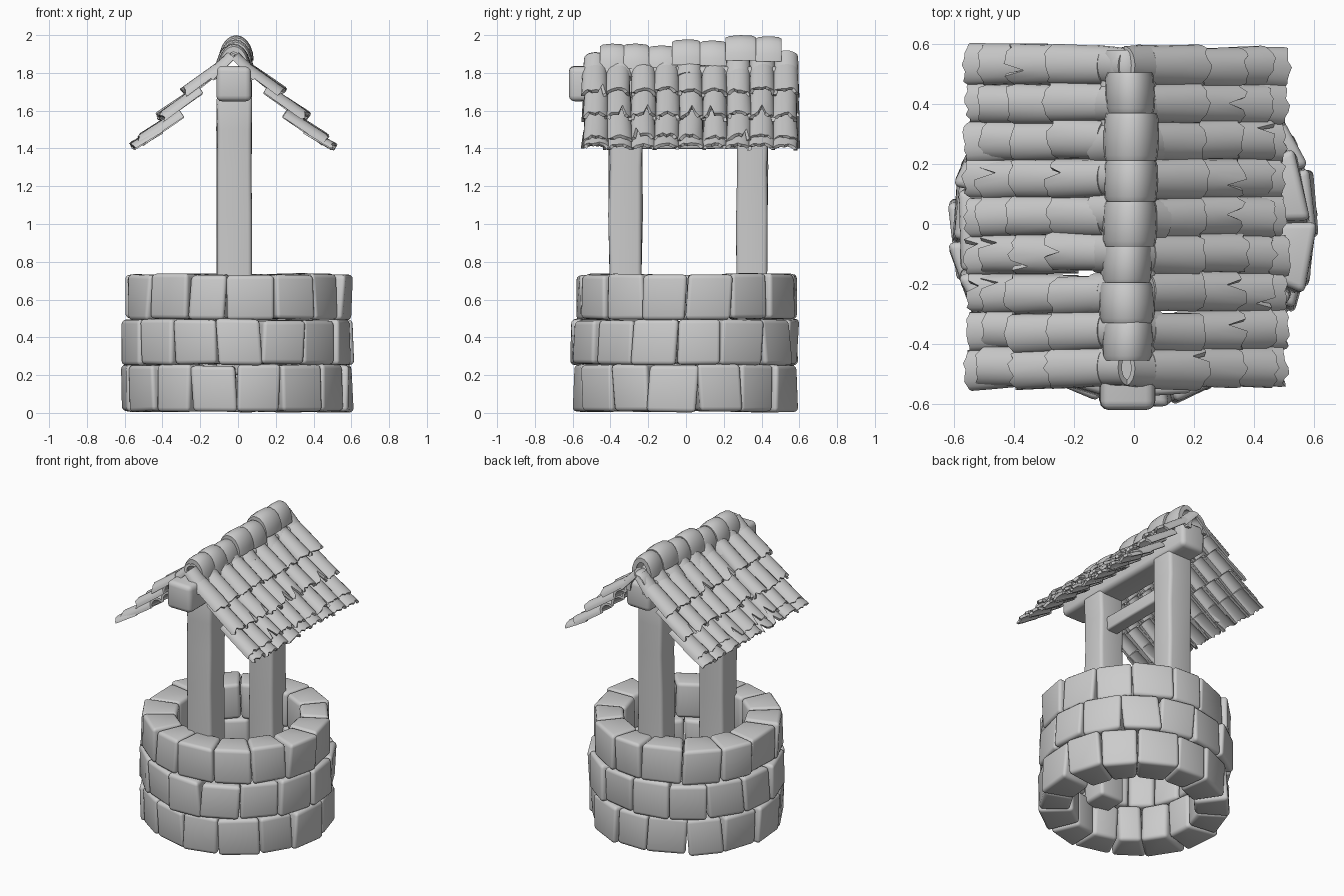
import bpy, bmesh, math, random
from mathutils import Vector as V

if "Cube" in bpy.data.objects:
    bpy.data.objects.remove(bpy.data.objects["Cube"])

random.seed(7)
CX = -0.025          # the timber frame and roof sit slightly left of centre


def finish(name, bm, angle=40):
    bmesh.ops.recalc_face_normals(bm, faces=bm.faces[:])
    me = bpy.data.meshes.new(name)
    bm.to_mesh(me)
    bm.free()
    ob = bpy.data.objects.new(name, me)
    bpy.context.collection.objects.link(ob)
    bpy.ops.object.select_all(action='DESELECT')
    ob.select_set(True)
    bpy.context.view_layer.objects.active = ob
    bpy.ops.object.shade_smooth_by_angle(angle=math.radians(angle))
    return ob


def loft(bm, rings):
    """Skin closed rings; returns rows of verts."""
    rows = [[bm.verts.new(p) for p in r] for r in rings]
    n = len(rows[0])
    for a, b in zip(rows, rows[1:]):
        for i in range(n):
            k = (i + 1) % n
            bm.faces.new((a[i], a[k], b[k], b[i]))
    return rows


def j(a):
    return random.uniform(-a, a)


def rounded_block(bm, rings, bevel):
    """Four-sided block through rings, worn edges bevelled, added to bm."""
    t = bmesh.new()
    rows = loft(t, rings)
    t.faces.new(rows[0])
    t.faces.new(rows[-1])
    bmesh.ops.recalc_face_normals(t, faces=t.faces[:])
    sharp = [e for e in t.edges if e.calc_face_angle(0) > 0.6]
    bmesh.ops.bevel(t, geom=sharp, offset=bevel, segments=3, profile=0.5,
                    affect='EDGES', clamp_overlap=True)
    me = bpy.data.meshes.new("tmp")
    t.to_mesh(me)
    t.free()
    bm.from_mesh(me)
    bpy.data.meshes.remove(me)


def arch_tile(bm, p0, p1, side, up, hw, h, th, jag=0.0, stations=(0, 0.5, 1),
              scales=(1, 1, 1)):
    """Half-pipe tile whose crown runs p0 -> p1, with a ragged end at p1."""
    n = 10
    axis = p1 - p0
    cut = [random.uniform(-jag, jag * 0.4) for _ in range(n + 1)]
    if jag and random.random() < 0.25:       # occasional split in the end
        cut[random.randint(3, n - 3)] = -0.3
    rings = []
    for t, s in zip(stations, scales):

        def pt(i, inset):
            a = math.pi * i / n
            off = cut[i] if t == 1 else 0
            return (p0 + axis * (t + off) + side * (hw * s - inset) * math.cos(a)
                    + up * ((h * s - inset) * math.sin(a) - h))
        rings.append([pt(i, 0) for i in range(n + 1)]
                     + [pt(i, th) for i in range(n, -1, -1)])
    rows = loft(bm, rings)
    m = 2 * n + 1
    for r in (rows[0], rows[-1]):
        for i in range(n):
            bm.faces.new((r[i], r[i + 1], r[m - i - 1], r[m - i]))


# Stone wall: three courses of worn wedge blocks
N = 15
step = math.tau / N
for k, (z0, z1, phase, rad) in enumerate([(0.003, 0.258, 0.5, 0.605),
                                          (0.252, 0.498, 0.0, 0.607),
                                          (0.492, 0.738, 0.32, 0.595)]):
    bm = bmesh.new()
    cuts = [(-math.pi / 2) + (i + phase - 0.5) * step + j(0.035) for i in range(N)]
    cuts.append(cuts[0] + math.tau)
    for a0, a1 in zip(cuts, cuts[1:]):
        a0, a1 = a0 + 0.004, a1 - 0.004
        ro = rad + j(0.015)
        ri = 0.39 + j(0.012)
        za, zb = z0 + abs(j(0.006)), z1 - abs(j(0.008))
        skew = j(0.02)
        rings = []
        for z, sk in ((za, skew), (zb, -skew)):
            rings.append([V((r * math.cos(a + sk), r * math.sin(a + sk), z + j(0.004)))
                          for a, r in ((a0, ri), (a0, ro + j(0.01)),
                                       (a1, ro + j(0.01)), (a1, ri))])
        rounded_block(bm, rings, 0.023)
    finish("stone_course_%d" % (k + 1), bm)

# Posts: rough square timbers let into the wall
for name, yc, hy in (("front_post", -0.32, 0.088), ("back_post", 0.35, 0.08)):
    bm = bmesh.new()
    rings = []
    for z in (0.2, 0.45, 0.75, 1.05, 1.3, 1.5, 1.68):
        rings.append([V((CX + 0.005 + sx * 0.092 + j(0.004), yc + sy * hy + j(0.006), z))
                      for sx, sy in ((-1, -1), (1, -1), (1, 1), (-1, 1))])
    rounded_block(bm, rings, 0.022)
    finish(name, bm)


# Ridge beam and cross bar along y
def beam(name, ys, hx, zc, hz, bevel):
    bm = bmesh.new()
    rings = [[V((CX + 0.005 + sx * hx + j(0.004), y, zc + sz * hz + j(0.004)))
              for sx, sz in ((-1, -1), (1, -1), (1, 1), (-1, 1))] for y in ys]
    rounded_block(bm, rings, bevel)
    finish(name, bm)


beam("ridge_beam", (-0.62, -0.3, 0.1, 0.56), 0.092, 1.742, 0.093, 0.03)
beam("cross_bar", (-0.3, 0, 0.33), 0.045, 1.445, 0.045, 0.012)

# Roof slopes: overlapping courses of barrel tiles, (distance, height) of crown
courses = [((0.03, 1.915), (0.14, 1.80)), ((0.10, 1.845), (0.27, 1.715)),
           ((0.19, 1.735), (0.40, 1.588)), ((0.29, 1.61), (0.50, 1.468)),
           ((0.39, 1.515), (0.54, 1.425))]
for name, s in (("left_roof_tiles", -1), ("right_roof_tiles", 1)):
    bm = bmesh.new()
    for k, ((d0, h0), (d1, h1)) in enumerate(courses):
        for i in range(9):
            y = 0.025 + (i - 4) * 0.126 + j(0.005)
            lift = j(0.006)
            p0 = V((CX + s * d0, y, h0 + lift))
            p1 = V((CX + s * (d1 + j(0.01)), y + j(0.008), h1 + lift + j(0.005)))
            up = V((s * (h0 - h1), j(0.02), d1 - d0)).normalized()
            last = k == 4
            arch_tile(bm, p0, p1, V((0, 1, 0)), up, 0.066 + j(0.002),
                      0.036 if last else 0.052, 0.018, 0.0 if k == 0 else 0.08,
                      scales=(0.95, 1, 1.03))
    finish(name, bm, 35)

# Ridge caps: row of softly bulging saddle tiles climbing toward the back
bm = bmesh.new()
caps = [(-0.455, -0.325, 1.95), (-0.33, -0.195, 1.953), (-0.2, -0.065, 1.94),
        (-0.075, 0.075, 1.972), (0.075, 0.215, 1.969), (0.21, 0.37, 1.995),
        (0.37, 0.505, 1.99), (0.48, 0.58, 1.91)]
for y0, y1, z in caps:
    x = CX + 0.007 + j(0.008)
    arch_tile(bm, V((x, y0, z)), V((x + j(0.006), y1, z + j(0.004))), V((1, 0, 0)),
              V((0, 0, 1)), 0.085 + j(0.006), 0.13, 0.03,
              stations=(0, 0.12, 0.5, 0.88, 1), scales=(0.93, 1, 1.03, 1, 0.93))
finish("ridge_caps", bm, 35)
